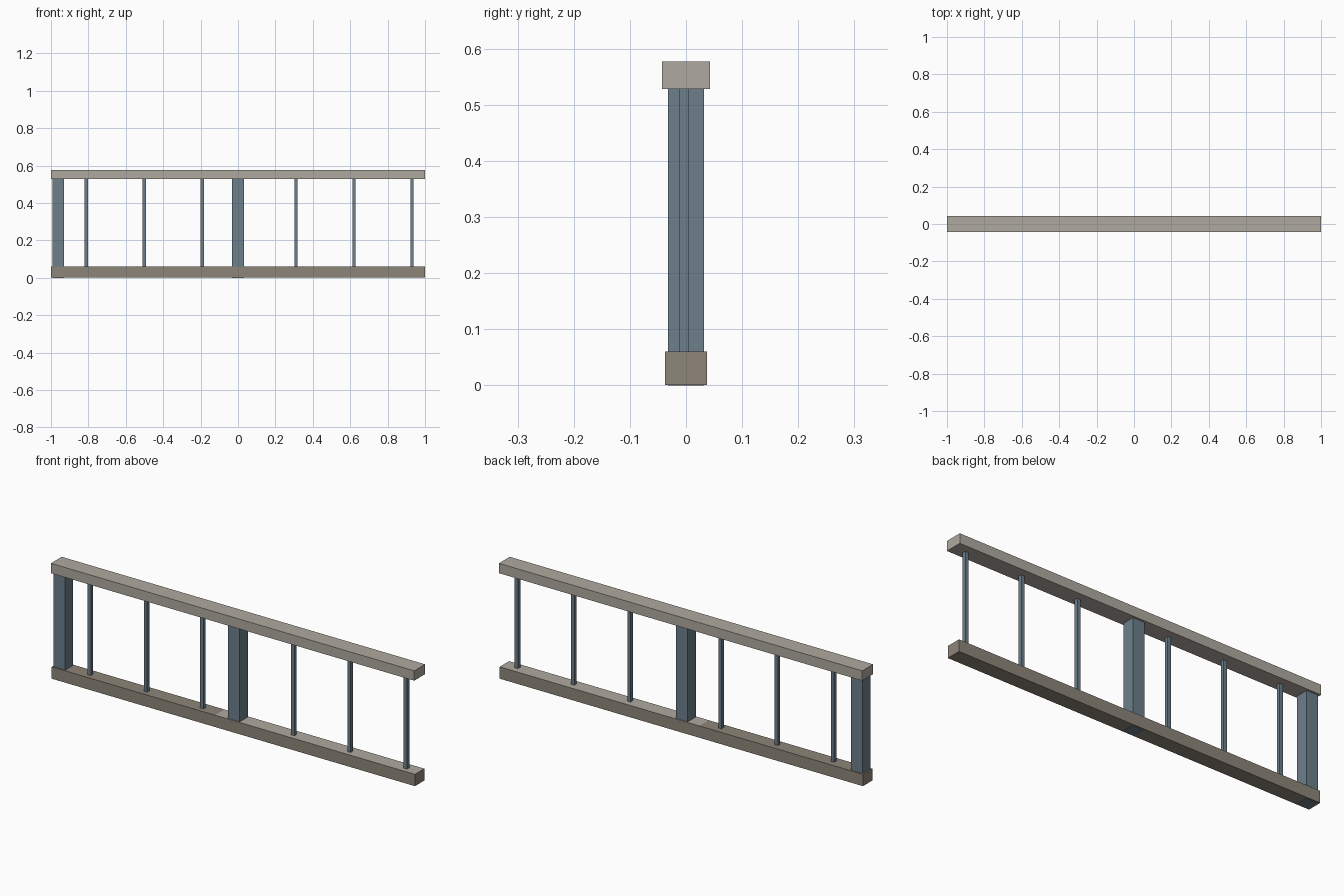
import bpy
import bmesh
from mathutils import Vector

cube = bpy.data.objects.get("Cube")
if cube:
    bpy.data.objects.remove(cube, do_unlink=True)


def make_material(name, rgb):
    mat = bpy.data.materials.new(name)
    mat.use_nodes = True
    mat.diffuse_color = (*rgb, 1)
    mat.node_tree.nodes["Principled BSDF"].inputs["Base Color"].default_value = (*rgb, 1)
    return mat


light_stone = make_material("light stone", (0.43, 0.40, 0.35))
dark_stone = make_material("dark stone", (0.27, 0.235, 0.19))
steel_blue = make_material("steel blue", (0.15, 0.21, 0.255))


def box(name, low, high, *mats, cut_x=None):
    """Box between two corners; cut_x gives the top right of it the second material."""
    low, high = Vector(low), Vector(high)
    bm = bmesh.new()
    bmesh.ops.create_cube(bm, size=1)
    for v in bm.verts:
        v.co = (low + high) / 2 + v.co * (high - low)
    if cut_x is not None:
        bmesh.ops.bisect_plane(bm, geom=bm.verts[:] + bm.edges[:] + bm.faces[:],
                               plane_co=(cut_x, 0, 0), plane_no=(1, 0, 0))
        bm.normal_update()
        for f in bm.faces:
            if f.normal.z > 0.5 and f.calc_center_median().x > cut_x:
                f.material_index = 1
    mesh = bpy.data.meshes.new(name)
    bm.to_mesh(mesh)
    bm.free()
    for mat in mats:
        mesh.materials.append(mat)
    obj = bpy.data.objects.new(name, mesh)
    bpy.context.collection.objects.link(obj)
    return obj


# Rails
rail_top, rail_bottom = 0.06, 0.528
box("top_rail", (-1, -0.0425, rail_bottom), (1, 0.0425, 0.577), light_stone)
box("bottom_rail", (-1, -0.037, 0.001), (1, 0.037, rail_top),
    dark_stone, light_stone, cut_x=-0.1)

# Thick posts, passing through the bottom rail to the ground
half = 0.0317
for name, x in (("end_post", -0.961), ("middle_post", 0)):
    box(name, (x - half, -half, 0), (x + half, half, rail_bottom + 0.01), steel_blue)

# Thin balusters, three in each bay
radius, offset = 0.009, -0.0033
for bay, start in (("right", -0.811), ("left", 0.31)):
    for i in range(3):
        x = start + i * 0.31
        box(f"{bay}_baluster_{i + 1}",
            (x - radius, offset - radius, rail_top - 0.02),
            (x + radius, offset + radius, rail_bottom + 0.01), steel_blue)
